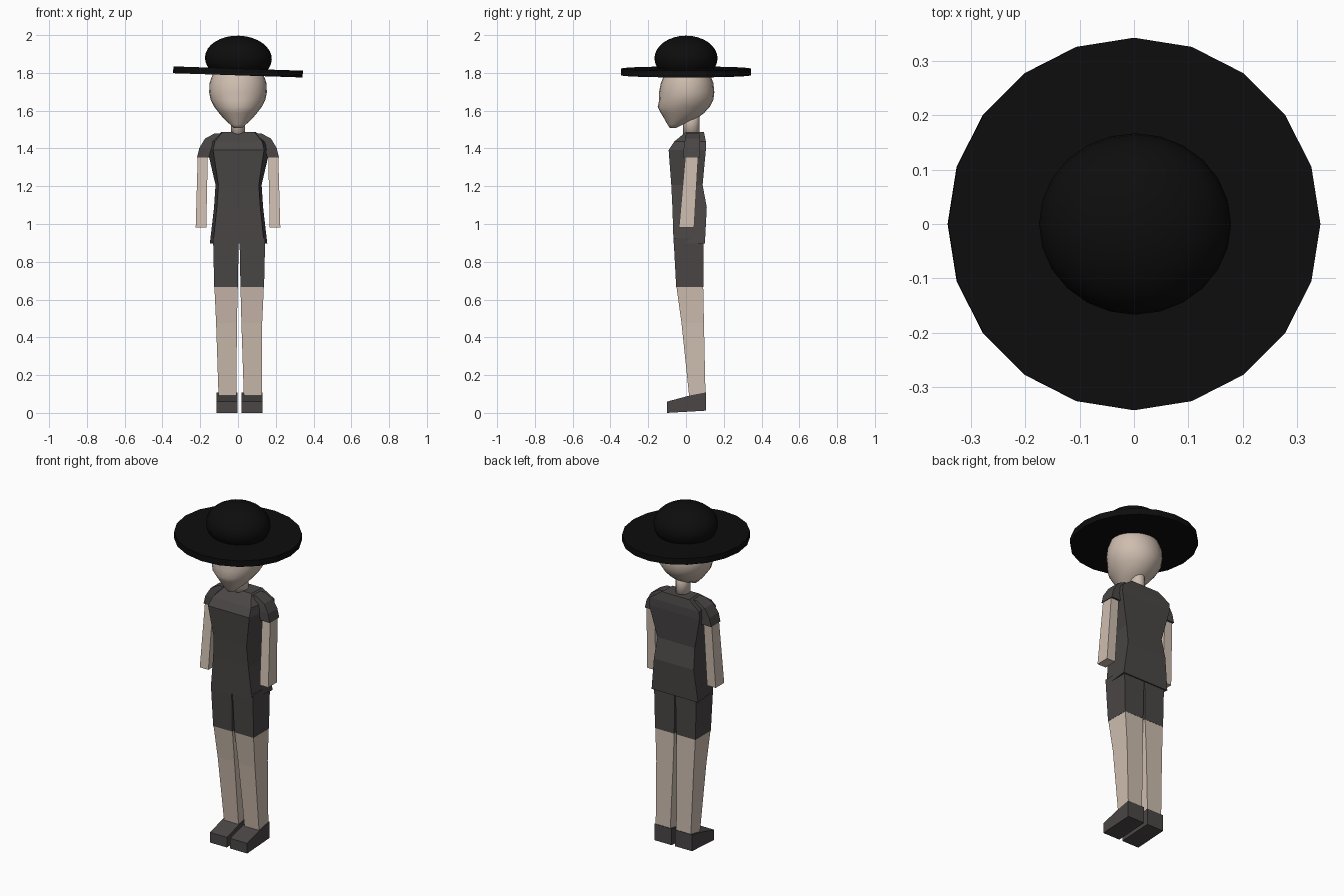
import bpy, bmesh, math

if "Cube" in bpy.data.objects:
    bpy.data.objects.remove(bpy.data.objects["Cube"])


def material(name, rgb):
    m = bpy.data.materials.new(name)
    m.diffuse_color = (*rgb, 1)
    m.use_nodes = True
    m.node_tree.nodes["Principled BSDF"].inputs["Base Color"].default_value = m.diffuse_color
    return m


BLACK = material("hat black", (0.004, 0.004, 0.004))
CLOTH = material("dark cloth", (0.069, 0.061, 0.061))
SKIN = material("skin", (0.62, 0.51, 0.43))


def loft(name, rings, mat, smooth=False):
    """Skin closed rings of points from bottom to top and cap both ends."""
    bm = bmesh.new()
    loops = [[bm.verts.new(p) for p in ring] for ring in rings]
    n = len(loops[0])
    for a, b in zip(loops, loops[1:]):
        for i in range(n):
            j = (i + 1) % n
            bm.faces.new((a[i], a[j], b[j], b[i]))
    bm.faces.new(loops[0][::-1])
    bm.faces.new(loops[-1])
    bmesh.ops.recalc_face_normals(bm, faces=bm.faces)
    for f in bm.faces:
        f.smooth = smooth
    me = bpy.data.meshes.new(name)
    bm.to_mesh(me)
    bm.free()
    ob = bpy.data.objects.new(name, me)
    bpy.context.collection.objects.link(ob)
    me.materials.append(mat)
    return ob


def box_ring(z, x0, x1, y0, y1):
    return [(x0, y0, z), (x1, y0, z), (x1, y1, z), (x0, y1, z)]


def oval_ring(z, y0, y1, hw, n=24):
    cy, ry = (y0 + y1) / 2, (y1 - y0) / 2
    return [(hw * math.cos(math.tau * i / n), cy + ry * math.sin(math.tau * i / n), z)
            for i in range(n)]


# Hat: tilted flat brim and smooth rounded crown
TILT = math.radians(1.9)
bpy.ops.mesh.primitive_cylinder_add(vertices=20, radius=0.343, depth=0.036,
                                    location=(0, 0, 1.808), rotation=(0, TILT, 0))
brim = bpy.context.object
brim.name = "hat_brim"
brim.data.materials.append(BLACK)
bpy.ops.mesh.primitive_uv_sphere_add(segments=24, ring_count=16, radius=1,
                                     location=(0.002, 0, 1.88), rotation=(0, TILT, 0))
crown = bpy.context.object
crown.name = "hat_crown"
crown.scale = (0.177, 0.167, 0.12)
crown.data.materials.append(BLACK)
bpy.ops.object.shade_smooth()

# Head: round skull tapering to a forward chin (z, front y, back y, half width)
HEAD = [(1.51, -0.085, -0.055, 0.02), (1.53, -0.098, -0.015, 0.042),
        (1.56, -0.115, 0.055, 0.075), (1.59, -0.133, 0.095, 0.10),
        (1.622, -0.15, 0.125, 0.125), (1.66, -0.142, 0.145, 0.145),
        (1.70, -0.143, 0.15, 0.153), (1.75, -0.133, 0.145, 0.15),
        (1.80, -0.112, 0.125, 0.133), (1.84, -0.08, 0.09, 0.10),
        (1.86, -0.04, 0.05, 0.05)]
loft("head", [oval_ring(*r) for r in HEAD], SKIN, True)
loft("neck", [oval_ring(1.46, -0.015, 0.072, 0.038, 12),
              oval_ring(1.62, -0.015, 0.072, 0.038, 12)], SKIN, True)

# Shirt: front panel narrower than the back (z, front half width, back half width, front y, back y)
SHIRT = [(0.90, 0.135, 0.152, -0.066, 0.10), (1.09, 0.115, 0.13, -0.072, 0.11),
         (1.21, 0.107, 0.122, -0.078, 0.088), (1.395, 0.135, 0.165, -0.092, 0.105),
         (1.44, 0.125, 0.162, -0.062, 0.105), (1.49, 0.085, 0.09, 0.0, 0.095)]
loft("shirt", [[(-f + 0.003, y0, z), (f + 0.003, y0, z), (b + 0.003, y1, z), (-b + 0.003, y1, z)]
               for z, f, b, y0, y1 in SHIRT], CLOTH)

for side, s in (("left", -1), ("right", 1)):
    # Sleeve slopes down from the shoulder
    loft(side + "_sleeve", [box_ring(1.355, s * 0.155, s * 0.217, -0.012, 0.075),
                            box_ring(1.405, s * 0.14, s * 0.205, -0.012, 0.075),
                            box_ring(1.455, s * 0.12, s * 0.175, -0.005, 0.075),
                            box_ring(1.482, s * 0.08, s * 0.125, 0.0, 0.07)], CLOTH)
    # Arm hangs slightly forward
    loft(side + "_arm", [box_ring(0.985, s * 0.168, s * 0.224, -0.037, 0.043),
                         box_ring(1.37, s * 0.160, s * 0.213, -0.003, 0.065)], SKIN)

    # Legs, mirrored about a line just right of centre
    def x(v, c=0.006):
        return c + s * v

    # Shorts leg
    loft(side + "_shorts", [box_ring(0.67, x(0.007), x(0.132), -0.052, 0.092),
                            box_ring(0.93, x(0.002), x(0.138), -0.066, 0.093)], CLOTH)
    # Bare leg with a knee
    loft(side + "_leg", [box_ring(0.06, x(0.02, 0.012), x(0.114, 0.012), 0.02, 0.104),
                         box_ring(0.48, x(0.012), x(0.122), -0.024, 0.095),
                         box_ring(0.675, x(0.007), x(0.131), -0.051, 0.091)], SKIN)
    # Wedge shoe: side profile extruded across the foot
    profile = [(-0.1, 0.003), (0.107, 0.015), (0.107, 0.112), (0.02, 0.095), (-0.1, 0.063)]
    loft(side + "_shoe", [[(x(w, 0.008), y, z) for y, z in profile]
                          for w in (0.011, 0.122)], CLOTH)

# Rest the soles on the ground
for ob in bpy.data.objects:
    ob.location.z -= 0.003
